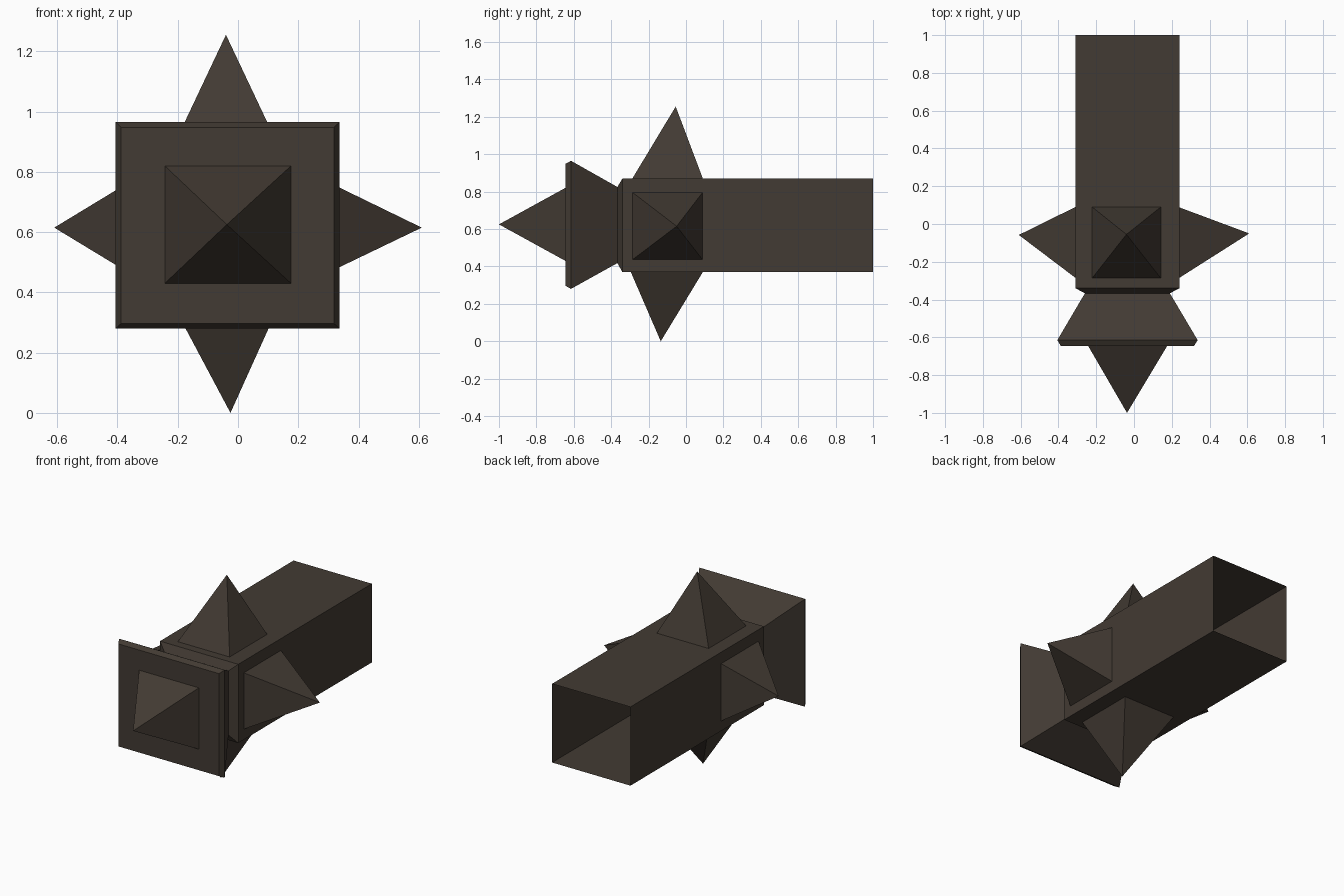
import bpy, bmesh

if "Cube" in bpy.data.objects:
    bpy.data.objects.remove(bpy.data.objects["Cube"])

mat = bpy.data.materials.new("dark brown")
mat.diffuse_color = (0.055, 0.043, 0.033, 1)
mat.use_nodes = True
mat.node_tree.nodes["Principled BSDF"].inputs["Base Color"].default_value = mat.diffuse_color


def make_object(name, verts, faces):
    bm = bmesh.new()
    vs = [bm.verts.new(v) for v in verts]
    for f in faces:
        bm.faces.new([vs[i] for i in f])
    bmesh.ops.recalc_face_normals(bm, faces=bm.faces)
    mesh = bpy.data.meshes.new(name)
    bm.to_mesh(mesh)
    bm.free()
    mesh.materials.append(mat)
    ob = bpy.data.objects.new(name, mesh)
    bpy.context.collection.objects.link(ob)
    return ob


def axis_rect(axis, level, a, b):
    """Rectangle at a level on one axis; a and b are ranges on the other two."""
    corners = [(a[0], b[0]), (a[1], b[0]), (a[1], b[1]), (a[0], b[1])]
    pts = []
    for c in corners:
        p = list(c)
        p.insert(axis, level)
        pts.append(tuple(p))
    return pts


def spike(name, axis, level, a, b, tip):
    verts = axis_rect(axis, level, a, b) + [tip]
    make_object(name, verts, [(i, (i + 1) % 4, 4) for i in range(4)])


# Square shaft, open at the back, with a chamfered neck flaring to a striking plate
# each ring: y, x range, z range
rings = [
    (1.00, (-0.31, 0.24), (0.37, 0.87)),
    (-0.34, (-0.31, 0.24), (0.37, 0.87)),
    (-0.367, (-0.26, 0.19), (0.418, 0.825)),
    (-0.615, (-0.406, 0.337), (0.28, 0.965)),
    (-0.645, (-0.388, 0.318), (0.297, 0.948)),
]
verts, faces = [], []
for y, xr, zr in rings:
    verts += axis_rect(1, y, xr, zr)
for r in range(len(rings) - 1):
    for i in range(4):
        j = (i + 1) % 4
        faces.append((r * 4 + i, r * 4 + j, r * 4 + 4 + j, r * 4 + 4 + i))
last = 4 * (len(rings) - 1)
faces.append((last, last + 1, last + 2, last + 3))
make_object("shaft_and_plate", verts, faces)

# Four-sided spikes on the plate and around the shaft
spike("front_spike", 1, -0.645, (-0.243, 0.176), (0.43, 0.82), (-0.037, -1.0, 0.625))
spike("top_spike", 2, 0.87, (-0.222, 0.142), (-0.287, 0.09), (-0.04, -0.055, 1.255))
spike("bottom_spike", 2, 0.37, (-0.222, 0.142), (-0.295, 0.09), (-0.025, -0.135, 0.0))
spike("right_spike", 0, 0.24, (-0.285, 0.088), (0.437, 0.795), (0.61, -0.05, 0.615))
spike("left_spike", 0, -0.31, (-0.285, 0.09), (0.433, 0.797), (-0.61, -0.058, 0.615))
